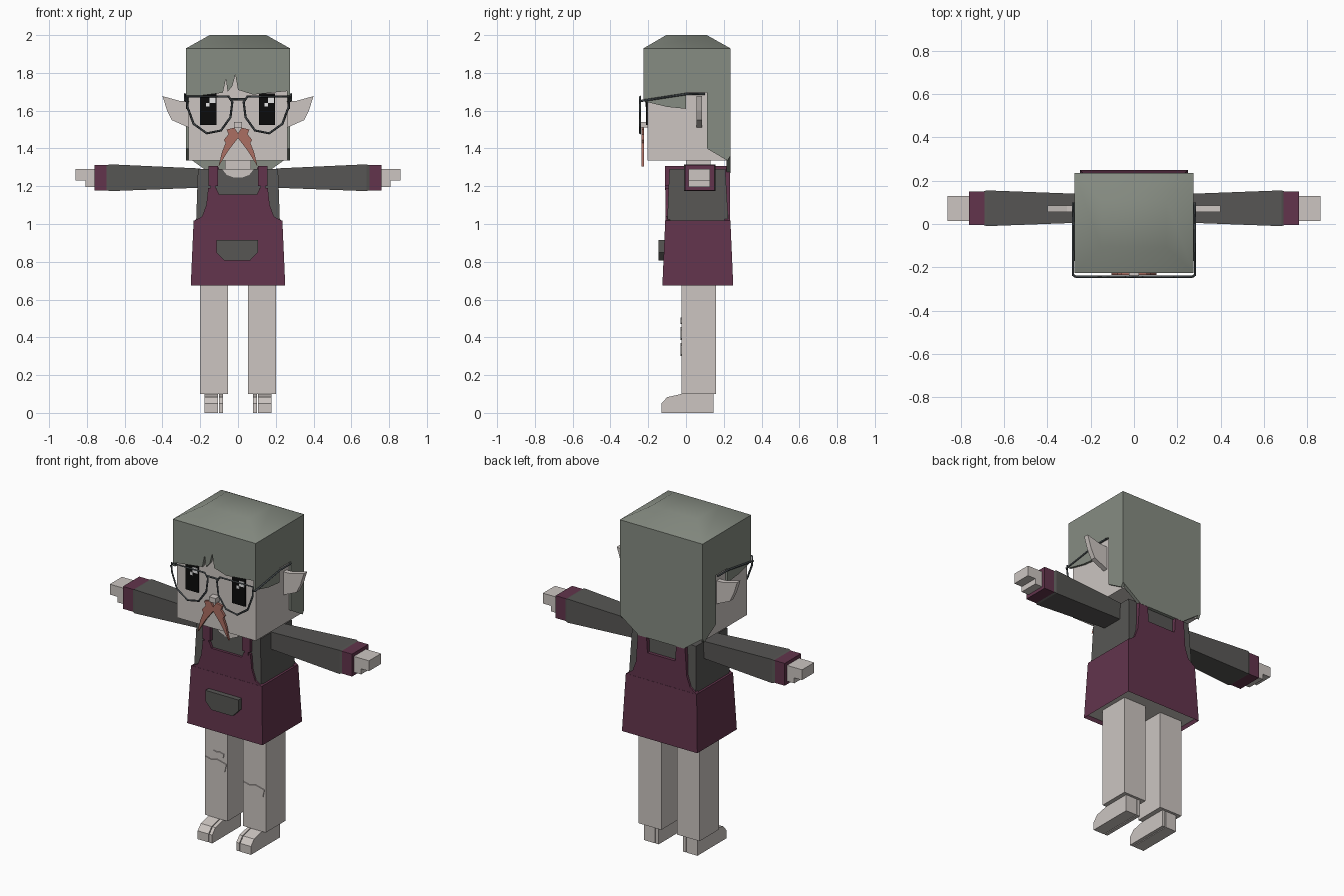
import bpy
import bmesh
from mathutils import Vector

default_cube = bpy.data.objects.get("Cube")
if default_cube:
    bpy.data.objects.remove(default_cube, do_unlink=True)


def linear(channel):
    return channel / 12.92 if channel <= 0.04045 else ((channel + 0.055) / 1.055) ** 2.4


def material(name, code):
    rgb = [linear(value / 255) for value in bytes.fromhex(code)]
    mat = bpy.data.materials.new(name)
    mat.use_nodes = True
    mat.diffuse_color = (*rgb, 1)
    shader = next(n for n in mat.node_tree.nodes if n.type == "BSDF_PRINCIPLED")
    shader.inputs["Base Color"].default_value = (*rgb, 1)
    shader.inputs["Roughness"].default_value = 0.9
    return mat


skin = material("pale skin", "ccc5c1")
hair = material("grey green hair", "868c82")
cloth = material("plum apron", "62344c")
shirt = material("charcoal shirt", "575654")
whisker = material("rusty moustache", "ab6e62")
frame = material("dark steel", "42484b")
black = material("eye black", "0b0b0b")
white = material("eye white", "f4f4f4")


def place(axis, along, u, v):
    """Point from a position on an axis and two coordinates across it."""
    point = [u, v]
    point.insert("xyz".index(axis), along)
    return Vector(point)


def skin_rings(name, rings, mat):
    """Closed solid through a stack of equal rings."""
    bm = bmesh.new()
    stack = [[bm.verts.new(p) for p in ring] for ring in rings]
    count = len(stack[0])
    bm.faces.new(stack[0])
    bm.faces.new(stack[-1])
    for low, high in zip(stack, stack[1:]):
        for i in range(count):
            j = (i + 1) % count
            bm.faces.new((low[i], low[j], high[j], high[i]))
    bmesh.ops.recalc_face_normals(bm, faces=bm.faces)
    mesh = bpy.data.meshes.new(name)
    bm.to_mesh(mesh)
    bm.free()
    mesh.materials.append(mat)
    obj = bpy.data.objects.new(name, mesh)
    bpy.context.collection.objects.link(obj)
    return obj


def prism(name, axis, start, end, outline, mat):
    return skin_rings(name, [[place(axis, a, u, v) for u, v in outline] for a in (start, end)], mat)


def loft(name, axis, sections, mat):
    """Rectangular sections: position, then low and high of both cross axes."""
    rings = [[place(axis, a, u, v) for u, v in ((u0, v0), (u1, v0), (u1, v1), (u0, v1))]
             for a, u0, u1, v0, v1 in sections]
    return skin_rings(name, rings, mat)


def box(name, x, y, z, mat):
    return loft(name, "z", [(level, *x, *y) for level in z], mat)


def flip(points, side):
    return [(side * p[0], *p[1:]) for p in points]


def span(side, a, b):
    return sorted((side * a, side * b))


def wire(name, points, closed=False):
    curve = bpy.data.curves.new(name, "CURVE")
    curve.dimensions = "3D"
    curve.bevel_depth = 0.006
    curve.bevel_resolution = 0
    curve.use_fill_caps = True
    spline = curve.splines.new("POLY")
    spline.points.add(len(points) - 1)
    for target, p in zip(spline.points, points):
        target.co = (*p, 1)
    spline.use_cyclic_u = closed
    curve.materials.append(frame)
    bpy.context.collection.objects.link(bpy.data.objects.new(name, curve))


# Head, neck and nose
box("head", (-0.262, 0.262), (-0.205, 0.217), (1.335, 1.92), skin)
box("neck", (-0.07, 0.07), (0, 0.13), (1.25, 1.34), skin)
box("nose", (-0.022, 0.022), (-0.245, -0.2), (1.51, 1.54), skin)

# Hair shell: fringe, back, sides and rounded crown
fringe = [(-0.275, 1.93), (-0.275, 1.67), (-0.08, 1.695), (-0.064, 1.77), (-0.055, 1.7),
          (-0.03, 1.73), (-0.014, 1.79), (0, 1.71), (0.08, 1.685), (0.275, 1.705), (0.275, 1.93)]
prism("hair_fringe", "y", -0.225, -0.204, fringe, hair)
back = [(-0.275, 1.93), (-0.275, 1.36), (-0.15, 1.27), (0.15, 1.27), (0.275, 1.36), (0.275, 1.93)]
prism("hair_back", "y", 0.215, 0.235, back, hair)
side_hair = [(-0.225, 1.93), (-0.225, 1.65), (-0.1, 1.62), (0, 1.61), (0, 1.695),
             (0.11, 1.695), (0.11, 1.4), (0.22, 1.335), (0.235, 1.36), (0.235, 1.93)]
for side, label in ((1, "left"), (-1, "right")):
    prism("hair_" + label, "x", side * 0.26, side * 0.275, side_hair, hair)
crown = loft("hair_crown", "z", [(1.93, -0.275, 0.275, -0.225, 0.235),
                                 (2.0, -0.15, 0.15, -0.105, 0.11)], hair)
for face in crown.data.polygons:
    face.use_smooth = face.normal.z > 0

# Eyes with glints towards the same side
for x, label in ((0.153, "left"), (-0.157, "right")):
    box("eye_" + label, (x - 0.043, x + 0.043), (-0.213, -0.204), (1.525, 1.692), black)
    box("eye_glint_" + label, (x + 0.006, x + 0.038), (-0.216, -0.212), (1.64, 1.672), white)
    box("eye_spark_" + label, (x - 0.012, x + 0.006), (-0.216, -0.212), (1.622, 1.64), white)

# Torso, collar opening and arms
loft("torso", "z", [(1.0, -0.222, 0.222, -0.1, 0.225), (1.29, -0.212, 0.212, -0.088, 0.208)], shirt)
collar = [(-0.085, 1.292), (-0.06, 1.26), (-0.02, 1.245), (0.02, 1.245), (0.06, 1.26), (0.085, 1.292)]
prism("collar_opening", "y", -0.096, -0.088, collar, skin)

# Apron skirt with a recessed underside
skirt = loft("apron_skirt", "z", [(0.675, -0.25, 0.25, -0.125, 0.25),
                                  (1.018, -0.235, 0.235, -0.11, 0.235)], cloth)
skirt.data.materials.append(skin)
bm = bmesh.new()
bm.from_mesh(skirt.data)
floor = min(bm.faces, key=lambda f: f.calc_center_median().z)
bmesh.ops.inset_region(bm, faces=[floor], thickness=0.012)
bmesh.ops.translate(bm, verts=floor.verts, vec=(0, 0, 0.02))
floor.material_index = 1
bm.to_mesh(skirt.data)
bm.free()

# Apron bibs, built from half outlines
half_front = [(0.235, 1.015), (0.19, 1.04), (0.168, 1.1), (0.158, 1.19), (0.115, 1.19), (0.1, 1.157)]
half_back = [(0.235, 1.015), (0.19, 1.05), (0.168, 1.11), (0.155, 1.3), (0.1, 1.3), (0.092, 1.18)]
for label, y0, y1, half in (("front", -0.109, -0.085, half_front), ("back", 0.205, 0.234, half_back)):
    prism("apron_bib_" + label, "y", y0, y1, half + flip(half[::-1], -1), cloth)
pouch = [(-0.115, 0.915), (-0.115, 0.85), (-0.075, 0.808), (0.065, 0.808), (0.105, 0.85), (0.105, 0.915)]
prism("apron_pocket", "y", -0.145, -0.11, pouch, shirt)

ear = [(0.26, 1.65), (0.31, 1.652), (0.4, 1.677), (0.375, 1.6), (0.35, 1.55), (0.26, 1.51)]
tuft = [(0.0, 1.48), (0.02, 1.51), (0.06, 1.5), (0.05, 1.475), (0.075, 1.445), (0.065, 1.43),
        (0.085, 1.38), (0.103, 1.305), (0.05, 1.39), (0.0, 1.455)]
rim = [(0.03, 1.645), (0.04, 1.565), (0.09, 1.495), (0.165, 1.48), (0.235, 1.53),
       (0.268, 1.62), (0.27, 1.675), (0.05, 1.675)]
foot = [(0.145, 0), (0.145, 0.1), (-0.025, 0.1), (-0.1, 0.083), (-0.13, 0.05), (-0.13, 0)]

for side, label in ((1, "left"), (-1, "right")):
    # Ears, moustache and glasses
    prism("ear_" + label, "y", 0.055, 0.085, flip(ear, side), skin)
    prism("moustache_" + label, "y", -0.236, -0.222, flip(tuft, side), whisker)
    wire("glasses_rim_" + label, [(side * x, -0.243, z) for x, z in rim], closed=True)
    wire("glasses_temple_" + label, flip([(0.27, -0.243, 1.65), (0.281, -0.235, 1.652),
                                          (0.281, 0, 1.688), (0.281, 0.1, 1.688)], side))
    # Shoulder straps
    strap = span(side, 0.106, 0.157)
    box("strap_front_" + label, strap, (-0.112, -0.085), (1.2, 1.308), cloth)
    box("strap_link_" + label, span(side, 0.12, 0.145), (-0.11, -0.085), (1.18, 1.21), cloth)
    box("strap_top_" + label, strap, (-0.1, 0.23), (1.285, 1.308), cloth)
    # Sleeves, cuffs and hands
    loft("sleeve_" + label, "x", [(side * 0.2, 0.008, 0.137, 1.192, 1.294),
                                  (side * 0.68, -0.01, 0.155, 1.174, 1.316),
                                  (side * 0.695, -0.005, 0.15, 1.18, 1.31)], shirt)
    box("cuff_" + label, span(side, 0.69, 0.76), (-0.005, 0.15), (1.178, 1.312), cloth)
    box("hand_" + label, span(side, 0.75, 0.86), (0.013, 0.128), (1.23, 1.292), skin)
    box("thumb_" + label, span(side, 0.75, 0.808), (0.013, 0.128), (1.197, 1.23), skin)
    # Legs and split toed feet
    box("leg_" + label, span(side, 0.052, 0.202), (-0.025, 0.16), (0.1, 0.7), skin)
    prism("foot_inner_" + label, "x", side * 0.08, side * 0.1, foot, skin)
    prism("foot_outer_" + label, "x", side * 0.105, side * 0.177, foot, skin)
wire("glasses_bridge", [(x, -0.243, 1.66) for x in (-0.04, 0.04)])

# Torn knee patches
patch = [(-0.072, 0.035), (-0.03, 0.025), (0.01, 0.035), (0.07, 0.02), (0.06, -0.025),
         (0, -0.035), (-0.055, -0.03)]
for label, x, z, size in (("right", -0.127, 0.42, 1), ("right_small", -0.107, 0.487, 0.48),
                          ("left", 0.125, 0.335, 1)):
    shape = [(x + u * size, z + v * size) for u, v in patch]
    prism("knee_patch_" + label, "y", -0.03, -0.024, shape, skin)
